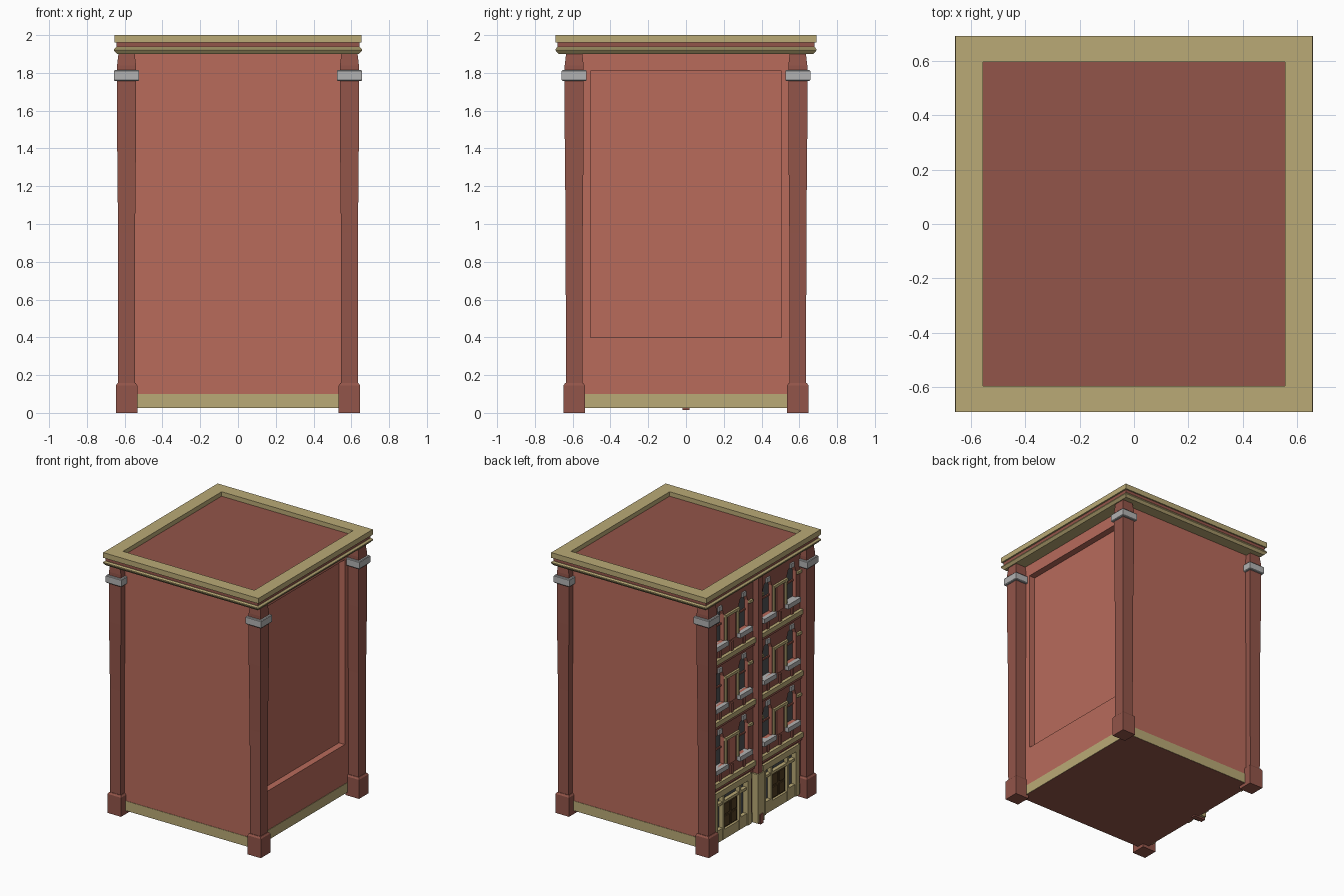
import bpy, bmesh

if "Cube" in bpy.data.objects:
    bpy.data.objects.remove(bpy.data.objects["Cube"])

def material(name, r, g, b):
    m = bpy.data.materials.new(name)
    m.diffuse_color = (r, g, b, 1)
    m.use_nodes = True
    m.node_tree.nodes["Principled BSDF"].inputs["Base Color"].default_value = m.diffuse_color
    return m

BRICK = material("brick", .48, .145, .105)
DARK = material("dark_brick", .29, .09, .067)
OLIVE = material("olive_stone", .49, .40, .18)
GREY = material("grey_stone", .45, .45, .45)
GLASS = material("glass", .08, .085, .09)
WOOD = material("door_wood", .08, .045, .015)

def finish(name, bm, mat):
    bmesh.ops.recalc_face_normals(bm, faces=bm.faces)
    me = bpy.data.meshes.new(name)
    bm.to_mesh(me)
    bm.free()
    ob = bpy.data.objects.new(name, me)
    bpy.context.collection.objects.link(ob)
    if mat:
        me.materials.append(mat)
    return ob

def rect(bm, hx, hy, z, cx=0, cy=0):
    return [bm.verts.new((cx + a * hx, cy + b * hy, z))
            for a, b in ((-1, -1), (1, -1), (1, 1), (-1, 1))]

def bridge(bm, a, b):
    n = len(a)
    for i in range(n):
        bm.faces.new((a[i], a[(i + 1) % n], b[(i + 1) % n], b[i]))

def add_loft(bm, levels, cx=0, cy=0):
    """levels: (half_x, half_y, z) from bottom to top"""
    rings = [rect(bm, *l, cx, cy) for l in levels]
    for a, b in zip(rings, rings[1:]):
        bridge(bm, a, b)
    bm.faces.new(rings[0])
    bm.faces.new(rings[-1])

def add_prism(bm, x0, x1, yz):
    a, b = [[bm.verts.new((x, y, z)) for y, z in yz] for x in (x0, x1)]
    bridge(bm, a, b)
    bm.faces.new(a)
    bm.faces.new(b)

def add_box(bm, x0, x1, y0, y1, z0, z1):
    add_prism(bm, x0, x1, ((y0, z0), (y1, z0), (y1, z1), (y0, z1)))

def boxes(name, items, mat):
    bm = bmesh.new()
    for it in items:
        add_box(bm, *it)
    return finish(name, bm, mat)

def frame(name, profile, mat):
    bm = bmesh.new()
    rings = [rect(bm, *p) for p in profile]
    for a, b in zip(rings, rings[1:] + rings[:1]):
        bridge(bm, a, b)
    return finish(name, bm, mat)

def both(y0, y1):
    """a span and its mirror image across y = 0"""
    return [(y0, y1), (-y1, -y0)]

WX, WY, F = .548, .59, .585   # right wall, front/back walls, street facade (at x = -F)
SILLS = (.60, 1.07, 1.54)     # window sill heights
WIN = [s * (.29 + o) for s in (1, -1) for o in (-.145, .145)]

def relief(name, out, spans, mat):
    """boxes standing proud of the facade: spans are (y0, y1, z0, z1)"""
    return boxes(name, [(-F - out, -F + .035, *s) for s in spans], mat)

def arch(y, z, w=.055, h=.2, rise=.06):
    return ((y - w, z), (y + w, z), (y + w, z + h), (y + w * .7, z + h + rise * .7),
            (y, z + h + rise), (y - w * .7, z + h + rise * .7), (y - w, z + h))

# Main walls, with the side panel, windows and shopfronts cut in
walls = boxes("walls", [(-F, WX, -WY, WY, .03, 1.95)], BRICK)
bm = bmesh.new()
add_box(bm, WX - .05, .8, -.505, .505, .4, 1.81)
for z in SILLS:
    for y in WIN:
        add_prism(bm, -.8, -F + .04, arch(y, z))
for a, b in both(.10, .48):
    add_box(bm, -.8, -F + .04, a, b, .1, .38)
cutter = finish("wall_cutter", bm, None)
mod = walls.modifiers.new("openings", "BOOLEAN")
mod.object = cutter
mod.solver = "EXACT"
cutter.hide_render = True
bpy.context.view_layer.objects.active = walls
bpy.ops.object.modifier_apply(modifier="openings")
bpy.data.objects.remove(cutter)

# Darker brick on the street facade
walls.data.materials.append(DARK)
for p in walls.data.polygons:
    if p.normal.x < -.9:
        p.material_index = 1

# Base band, floor and roof
boxes("base_band", [(-F - .003, WX + .003, -WY - .003, WY + .003, .026, .1)], OLIVE)
boxes("floor", [(-F, WX, -WY, WY, .025, .06)], DARK)
boxes("roof", [(-.57, .57, -.61, .61, 1.93, 1.966)], DARK)

# Stepped cornice
frame("cornice_top", [(.655, .69, 1.96), (.655, .69, 2), (.555, .595, 2), (.555, .595, 1.96)], OLIVE)
frame("cornice_frieze", [(.643, .68, 1.93), (.643, .68, 1.961), (.54, .55, 1.961), (.54, .55, 1.93)], DARK)
frame("cornice_lower", [(.64, .675, 1.9), (.657, .69, 1.918), (.657, .69, 1.926),
                        (.645, .682, 1.936), (.54, .55, 1.936), (.54, .55, 1.9)], OLIVE)

# Corner pillars with bases and capitals
for name, mat, levels in (
    ("pillar_shafts", DARK, ((.044, .1), (.045, .95), (.05, 1.46), (.05, 1.84), (.042, 1.91))),
    ("pillar_bases", DARK, ((.057, 0), (.057, .145), (.048, .158))),
    ("pillar_capitals", GREY, ((.062, 1.757), (.066, 1.762), (.066, 1.81), (.062, 1.815)))):
    bm = bmesh.new()
    for sx in (-1, 1):
        for sy in (-1, 1):
            add_loft(bm, [(h, h, z) for h, z in levels], sx * .59, sy * .592)
    finish(name, bm, mat)

# Central facade pilaster
relief("centre_pilaster", .045, [(-.025, .025, .1, 1.91)], DARK)
relief("centre_pilaster_foot", .05, [(-.04, .04, .027, .4)], OLIVE)
relief("pilaster_plinth", .058, [(-.018, .018, .015, .09)], DARK)

# Windows
bm = bmesh.new()
for z in SILLS:
    for y in WIN:
        add_prism(bm, -F + .03, -F + .045, arch(y, z))
finish("window_panes", bm, GLASS)
rows = [(y, z) for z in SILLS for y in WIN]
boxes("window_bars", [(-F + .02, -F + .031, y - .055, y + .055, z + .12, z + .132) for y, z in rows], DARK)
relief("window_sills", .03, [(y - .075, y + .075, z - .035, z) for y, z in rows], GREY)
relief("keystones", .012, [(y - .022, y + .022, z + .25, z + .285) for y, z in rows], GREY)
relief("window_piers", .008, [(a, b, z - .02, z + .18) for z in SILLS for a, b in both(.25, .33)], BRICK)
relief("impost_bands", .016, [(a, b, z + .175, z + .195) for z in SILLS
                              for a, b in both(.205, .375) + both(.045, .085) + both(.495, .54)], OLIVE)
relief("colonnettes", .012, [(a, b, z, z + .175) for z in SILLS
                             for a, b in both(.21, .225) + both(.355, .37)], OLIVE)

# Storey bands with corbels
relief("storey_bands", .025, [(a, b, z - .14, z - .105) for z in SILLS for a, b in both(.025, .545)], OLIVE)
relief("storey_band_lower", .012, [(a, b, z - .165, z - .14) for z in SILLS for a, b in both(.025, .545)], DARK)
relief("corbels", .012, [(y - .012, y + .012, z - .105, z - .035)
                         for z in SILLS for s in (-1, 1) for y in (s * .145, s * .29, s * .435)], DARK)

# Shopfronts with doors
relief("shop_posts", .015, [(a, b, .03, .4) for a, b in both(.07, .11) + both(.47, .51)], OLIVE)
relief("shop_door_posts", .006, [(a, b, .03, .4) for a, b in both(.18, .2) + both(.38, .4)], OLIVE)
relief("shop_lintels", .02, [(a, b, .375, .42) for a, b in both(.07, .51)], OLIVE)
relief("shop_transoms", .004, [(a, b, .3, .32) for a, b in both(.1, .48)], OLIVE)
relief("shop_stall_panels", .005, [(a, b, .03, .12) for a, b in both(.1, .19) + both(.39, .48)], OLIVE)
boxes("shop_glass", [(-F + .025, -F + .045, a, b, .09, .38) for a, b in both(.1, .48)], GLASS)
boxes("shop_doors", [(-F + .015, -F + .04, a, b, .09, .3) for a, b in both(.2, .38)], WOOD)
boxes("door_panels", [(-F + .007, -F + .02, y - .03, y + .03, z, z + .08)
                      for c in (-.29, .29) for y in (c - .042, c + .042) for z in (.11, .205)], WOOD)
